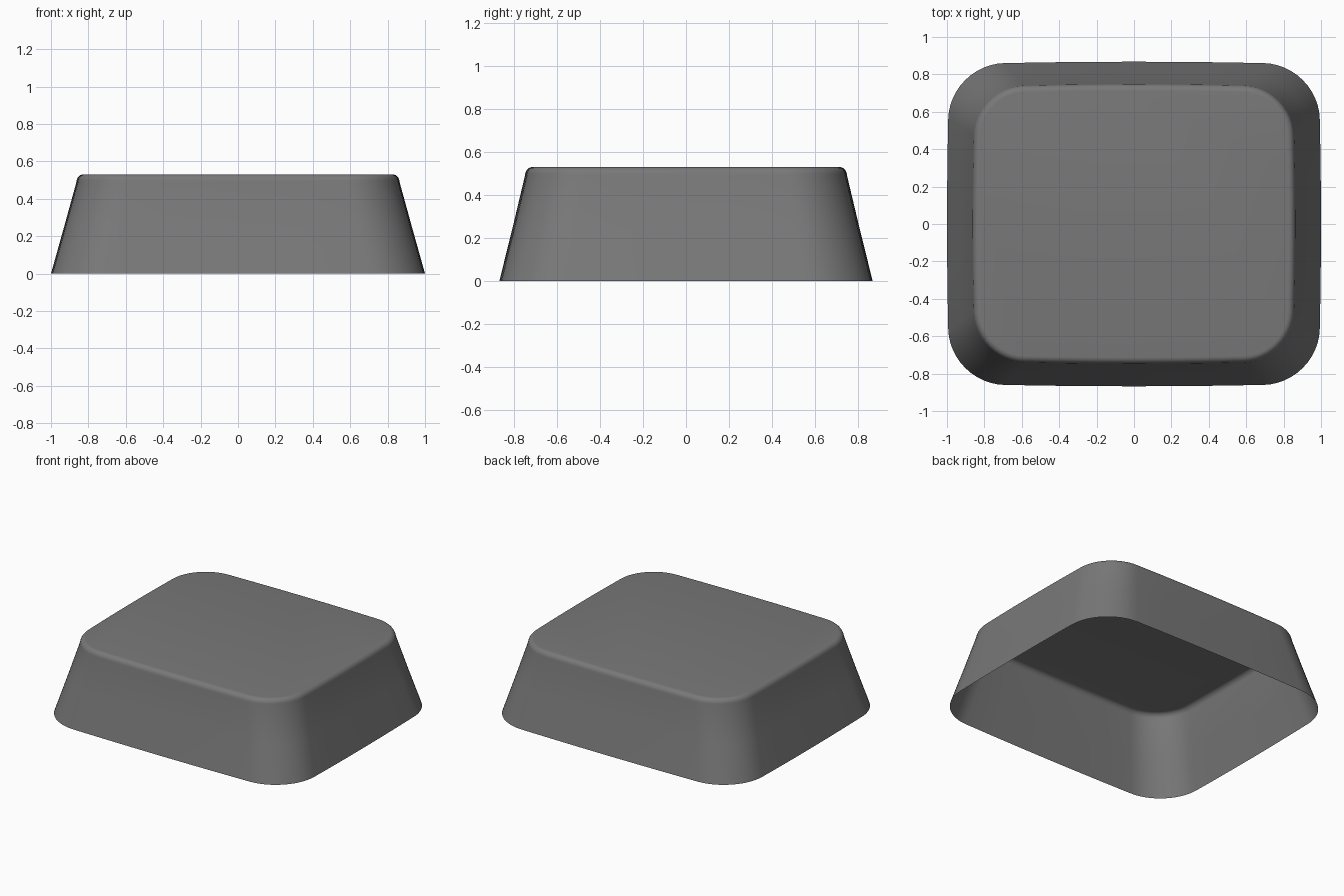
import bpy
import bmesh
import math

cube = bpy.data.objects.get("Cube")
if cube:
    bpy.data.objects.remove(cube, do_unlink=True)

grey = bpy.data.materials.new("dark grey plastic")
grey.use_nodes = True
colour = (0.19, 0.19, 0.19, 1)
grey.diffuse_color = colour
grey.node_tree.nodes["Principled BSDF"].inputs["Base Color"].default_value = colour


def outline(half_x, half_y, radius, bulge, arc_steps=12, side_steps=6):
    """Rounded rectangle whose sides swell gently outwards."""
    cx, cy = half_x - bulge - radius, half_y - bulge - radius
    corners = [(cx, cy), (-cx, cy), (-cx, -cy), (cx, -cy)]
    points = []
    for i, (x, y) in enumerate(corners):
        for k in range(arc_steps + 1):
            a = math.pi / 2 * (i + k / arc_steps)
            points.append((x + radius * math.cos(a), y + radius * math.sin(a)))
        # Straight run to the next corner
        nx, ny = corners[(i + 1) % 4]
        a = math.pi / 2 * (i + 1)
        for k in range(1, side_steps):
            t = k / side_steps
            points.append((x + (nx - x) * t + radius * math.cos(a),
                           y + (ny - y) * t + radius * math.sin(a)))
    return [(x + bulge * (x / half_x) * (1 - (y / half_y) ** 2),
             y + bulge * (y / half_y) * (1 - (x / half_x) ** 2))
            for x, y in points]


# Wall sections: half width, half depth, corner radius, height
sections = [(1.0, 0.868, 0.29, 0.0), (0.93, 0.806, 0.275, 0.25),
            (0.864, 0.749, 0.26, 0.49)]
# Rounded shoulder up to the flat top
edge = 0.036
for k in range(1, 7):
    a = math.pi / 2 * k / 6
    inset = edge * (1 - math.cos(a))
    sections.append((0.864 - inset, 0.749 - inset, 0.26 - inset,
                     0.49 + 0.04 * math.sin(a)))

bm = bmesh.new()
rings = [[bm.verts.new((x, y, z)) for x, y in outline(hx, hy, r, 0.016)]
         for hx, hy, r, z in sections]
for low, high in zip(rings, rings[1:]):
    for i in range(len(low)):
        j = (i + 1) % len(low)
        bm.faces.new((low[i], low[j], high[j], high[i]))
# Flat top; the underside stays open
bm.faces.new(rings[-1])

mesh = bpy.data.meshes.new("cap_shell")
bm.to_mesh(mesh)
bm.free()
mesh.materials.append(grey)
shell = bpy.data.objects.new("cap_shell", mesh)
bpy.context.collection.objects.link(shell)
bpy.context.view_layer.objects.active = shell
shell.select_set(True)
bpy.ops.object.shade_smooth_by_angle(angle=math.radians(40))
